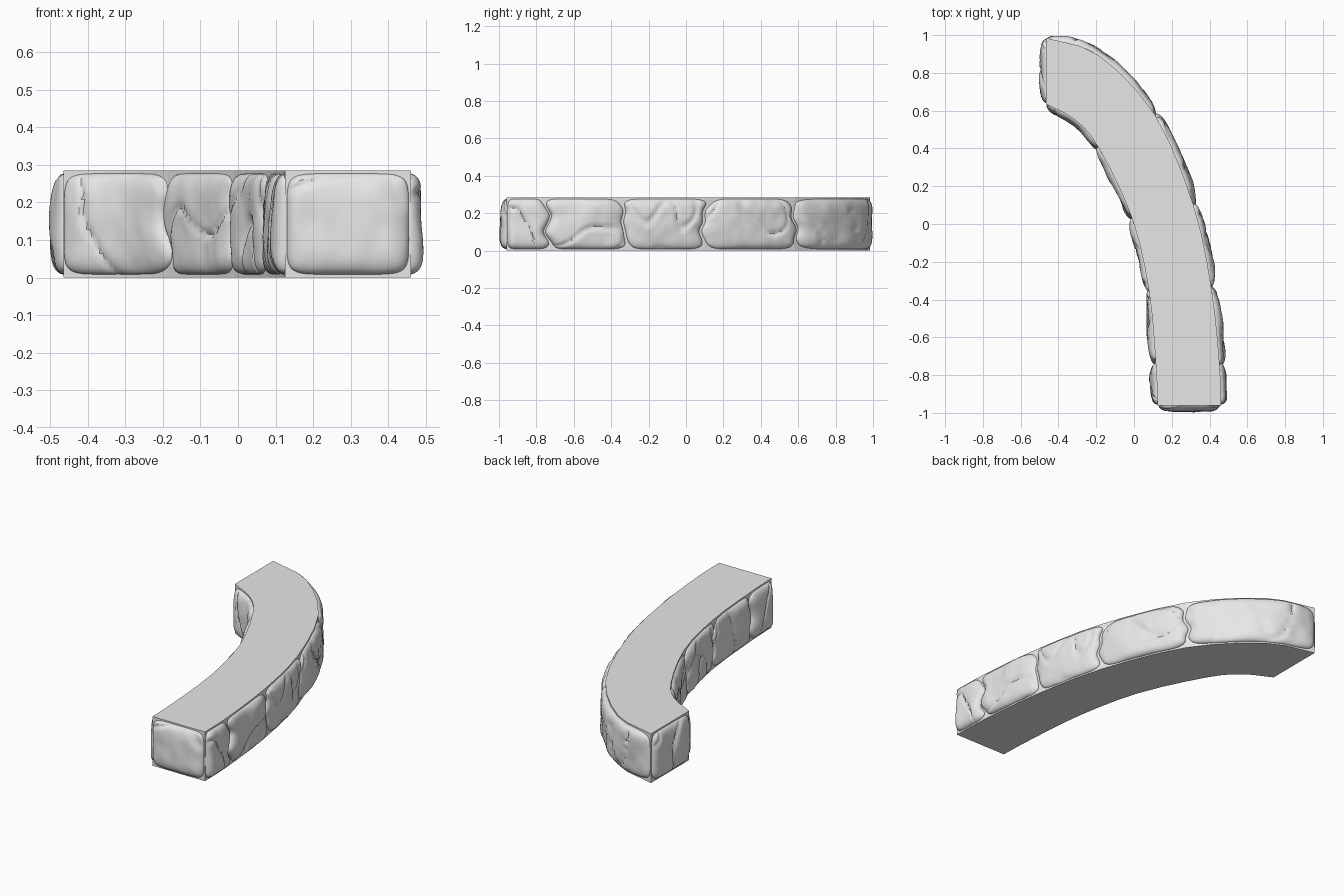
import bpy
import bmesh
import math
import random
from mathutils import Vector, noise

random.seed(4)
HEIGHT = 0.285

cube = bpy.data.objects.get("Cube")
if cube:
    bpy.data.objects.remove(cube, do_unlink=True)

stone_grey = bpy.data.materials.new("stone_grey")
stone_grey.use_nodes = True
stone_grey.diffuse_color = (0.8, 0.8, 0.8, 1)
stone_grey.node_tree.nodes["Principled BSDF"].inputs["Base Color"].default_value = (0.8, 0.8, 0.8, 1)

# Wall outlines, counter-clockwise seen from above
FRONT_END = [(0.125, -0.96), (0.46, -0.96)]
OUTER = [(0.46, -0.96), (0.453, -0.74), (0.41, -0.34), (0.315, 0.1),
         (0.11, 0.58), (-0.19, 0.895), (-0.465, 0.985)]
BACK_END = [(-0.465, 0.985), (-0.465, 0.635)]
INNER = [(-0.465, 0.635), (-0.31, 0.55), (-0.185, 0.4), (-0.01, 0.03),
         (0.08, -0.36), (0.115, -0.74), (0.125, -0.96)]


def wall_point(path, t):
    """Smooth curve through the path; t counts path points."""
    p = [Vector(q) for q in path]
    p = [2 * p[0] - p[1]] + p + [2 * p[-1] - p[-2]]
    i = max(0, min(int(t), len(path) - 2))
    f = t - i
    a, b, c, d = p[i:i + 4]
    return 0.5 * (2 * b + (c - a) * f + (2 * a - 5 * b + 4 * c - d) * f ** 2
                  + (3 * b - a - 3 * c + d) * f ** 3)


def wall_normal(path, t):
    d = wall_point(path, t + 0.01) - wall_point(path, t - 0.01)
    return Vector((d.y, -d.x)).normalized()


def finish(name, bm):
    bmesh.ops.recalc_face_normals(bm, faces=bm.faces)
    mesh = bpy.data.meshes.new(name)
    bm.to_mesh(mesh)
    bm.free()
    mesh.materials.append(stone_grey)
    obj = bpy.data.objects.new(name, mesh)
    bpy.context.collection.objects.link(obj)
    return obj


def make_core():
    outline = []
    for path in (FRONT_END, OUTER, BACK_END, INNER):
        steps = 1 if len(path) == 2 else 3
        outline += [wall_point(path, k / steps) for k in range((len(path) - 1) * steps)]
    bm = bmesh.new()
    base = bm.faces.new([bm.verts.new((p.x, p.y, 0)) for p in outline])
    top = bmesh.ops.extrude_face_region(bm, geom=[base], use_keep_orig=True)
    moved = [v for v in top["geom"] if isinstance(v, bmesh.types.BMVert)]
    bmesh.ops.translate(bm, verts=moved, vec=(0, 0, HEIGHT))
    finish("wall_core", bm)


def seam_offset(seam, v):
    """Sideways wander of a joint at relative height v."""
    skew, wobble, seed = seam
    return skew * v + wobble * noise.noise(Vector((seed, v * 1.5, 0)))


def make_stone(name, path, start, end, seam_a, seam_b, depth, nu=44, nv=30):
    """Pillow-shaped rough stone bulging out of the wall between two joints."""
    seed = Vector([random.uniform(-50, 50) for _ in range(3)])
    bm = bmesh.new()
    grid = []
    for j in range(nv + 1):
        row = []
        for i in range(nu + 1):
            # rounded-rectangle mapping, with rows crowded towards the rim
            u = math.sin(math.pi / 2 * (2 * i / nu - 1))
            v = math.sin(math.pi / 2 * (2 * j / nv - 1))
            r = max(abs(u), abs(v))
            k = r / max((abs(u) ** 7 + abs(v) ** 7) ** (1 / 7), 1e-6)
            u, v = u * k, v * k
            a = start + 0.015 + seam_offset(seam_a, v)
            b = end - 0.015 + seam_offset(seam_b, v)
            t = a + (b - a) * (u + 1) / 2
            z = HEIGHT / 2 + v * (HEIGHT / 2 - 0.008)
            p = wall_point(path, t)
            q = Vector((p.x, p.y, z * 0.7)) + seed
            # broad lumps, fine chipping and thin cracks
            lumps = 0.8 + 0.32 * noise.noise(q * 7) + 0.1 * noise.noise(q * 19)
            crack = max(0, 1 - abs(noise.noise(q * 4.5 + seed)) / 0.06)
            pillow = max(0, 1 - r ** 5) ** 0.5
            out = depth * pillow * (lumps - 0.28 * crack) - 0.003
            p = p + wall_normal(path, t) * out
            row.append(bm.verts.new((p.x, p.y, z)))
        grid.append(row)
    for j in range(nv):
        for i in range(nu):
            bm.faces.new((grid[j][i], grid[j][i + 1], grid[j + 1][i + 1], grid[j + 1][i]))
    obj = finish(name, bm)
    for o in bpy.context.selected_objects:
        o.select_set(False)
    obj.select_set(True)
    bpy.context.view_layer.objects.active = obj
    bpy.ops.object.shade_smooth_by_angle(angle=math.radians(40))


def face_wall(name, path, joints, depth):
    """Line one wall with stones that share their wandering joints."""
    straight = (0, 0, 0)
    seams = [straight] + [(random.uniform(-0.06, 0.06), 0.1, random.uniform(0, 90))
                          for _ in joints[1:-1]] + [straight]
    for n in range(len(joints) - 1):
        make_stone(f"{name}_stone_{n + 1}", path, joints[n], joints[n + 1],
                   seams[n], seams[n + 1], depth)


make_core()
face_wall("front_end", FRONT_END, [0, 1], 0.043)
face_wall("outer", OUTER, [0, 1, 2, 3, 4, 6], 0.044)
face_wall("back_end", BACK_END, [0, 1], 0.043)
face_wall("inner", INNER, [0, 2, 3, 4, 5, 6], 0.04)
